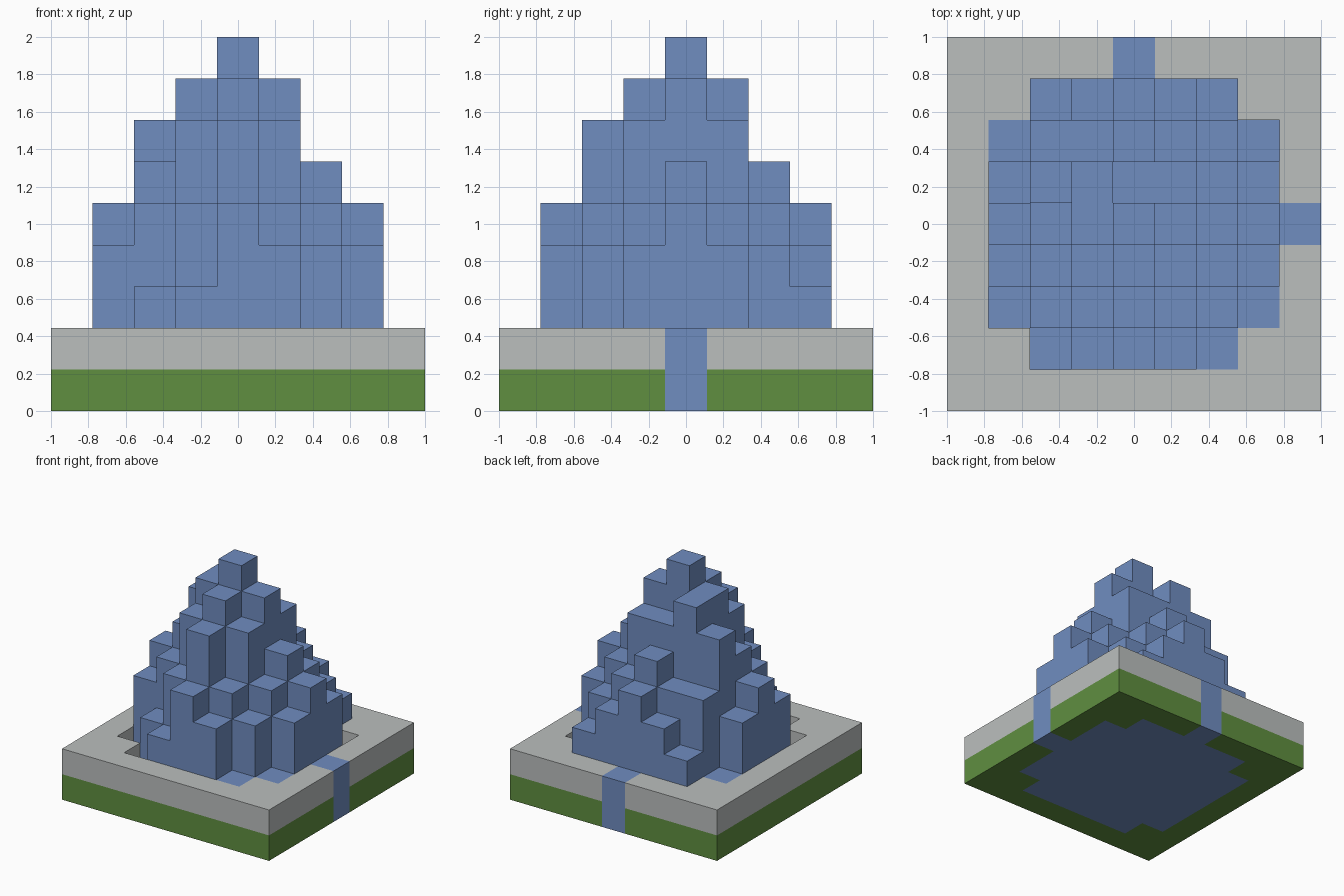
import bpy
import bmesh
from mathutils import Vector

cube = bpy.data.objects.get("Cube")
if cube:
    bpy.data.objects.remove(cube, do_unlink=True)

GRID = 9            # blocks along every side
UNIT = 2 / GRID     # size of one block

# Stepped mound: column heights in blocks, first row at the front, zero = no column
MOUND_ROWS = [
    "0 1 3 5 4 2 0",
    "1 3 5 7 5 4 2",
    "4 5 7 8 7 5 4",
    "5 6 8 9 8 6 5",
    "4 7 8 7 7 5 4",
    "2 5 5 6 5 4 1",
    "0 3 4 5 4 3 0",
]
heights = {}
for row, text in enumerate(MOUND_ROWS, start=1):
    for col, value in enumerate(text.split(), start=1):
        heights[col, row] = int(value)

# Two channels running out to the left and back edges of the base
MIDDLE = GRID // 2
heights[GRID - 1, MIDDLE] = 2
heights[MIDDLE, GRID - 1] = 2


def part_at(i, j, k):
    """Name of the part that fills a block, or None for empty space."""
    if not (0 <= i < GRID and 0 <= j < GRID and 0 <= k < GRID):
        return None
    height = heights.get((i, j), 0)
    if height:
        return "water_mound" if k < height else None
    return ("grass_base", "stone_rim")[k] if k < 2 else None


def make_material(name, color):
    mat = bpy.data.materials.new(name)
    mat.use_nodes = True
    mat.diffuse_color = (*color, 1)
    shader = next(n for n in mat.node_tree.nodes if n.type == "BSDF_PRINCIPLED")
    shader.inputs["Base Color"].default_value = (*color, 1)
    shader.inputs["Roughness"].default_value = 0.9
    return mat


def add_block_face(bm, block, axis, side):
    """Add the square on one side of a block, facing outward."""
    u, v = Vector(), Vector()
    u[(axis + 1) % 3] = 1
    v[(axis + 2) % 3] = 1
    start = Vector(block)
    if side > 0:
        start[axis] += 1
    corners = [start, start + u, start + u + v, start + v]
    if side < 0:
        corners.reverse()
    shift = Vector((GRID / 2, GRID / 2, 0))
    bm.faces.new([bm.verts.new((c - shift) * UNIT) for c in corners])


# Collect the outer skin of each part
materials = {
    "water_mound": make_material("water blue", (0.162, 0.266, 0.527)),
    "stone_rim": make_material("stone grey", (0.497, 0.521, 0.515)),
    "grass_base": make_material("grass green", (0.117, 0.275, 0.051)),
}
skins = {name: bmesh.new() for name in materials}
span = range(GRID)
for block in [(i, j, k) for i in span for j in span for k in span]:
    name = part_at(*block)
    if name is None:
        continue
    for axis in range(3):
        for side in (-1, 1):
            neighbour = list(block)
            neighbour[axis] += side
            if part_at(*neighbour) is None:
                add_block_face(skins[name], block, axis, side)

# Weld the squares, merge flat areas and make the objects
for name, bm in skins.items():
    bmesh.ops.remove_doubles(bm, verts=bm.verts, dist=UNIT / 100)
    bmesh.ops.dissolve_limit(bm, angle_limit=0.01, verts=bm.verts, edges=bm.edges)
    mesh = bpy.data.meshes.new(name)
    bm.to_mesh(mesh)
    bm.free()
    mesh.materials.append(materials[name])
    bpy.context.collection.objects.link(bpy.data.objects.new(name, mesh))
